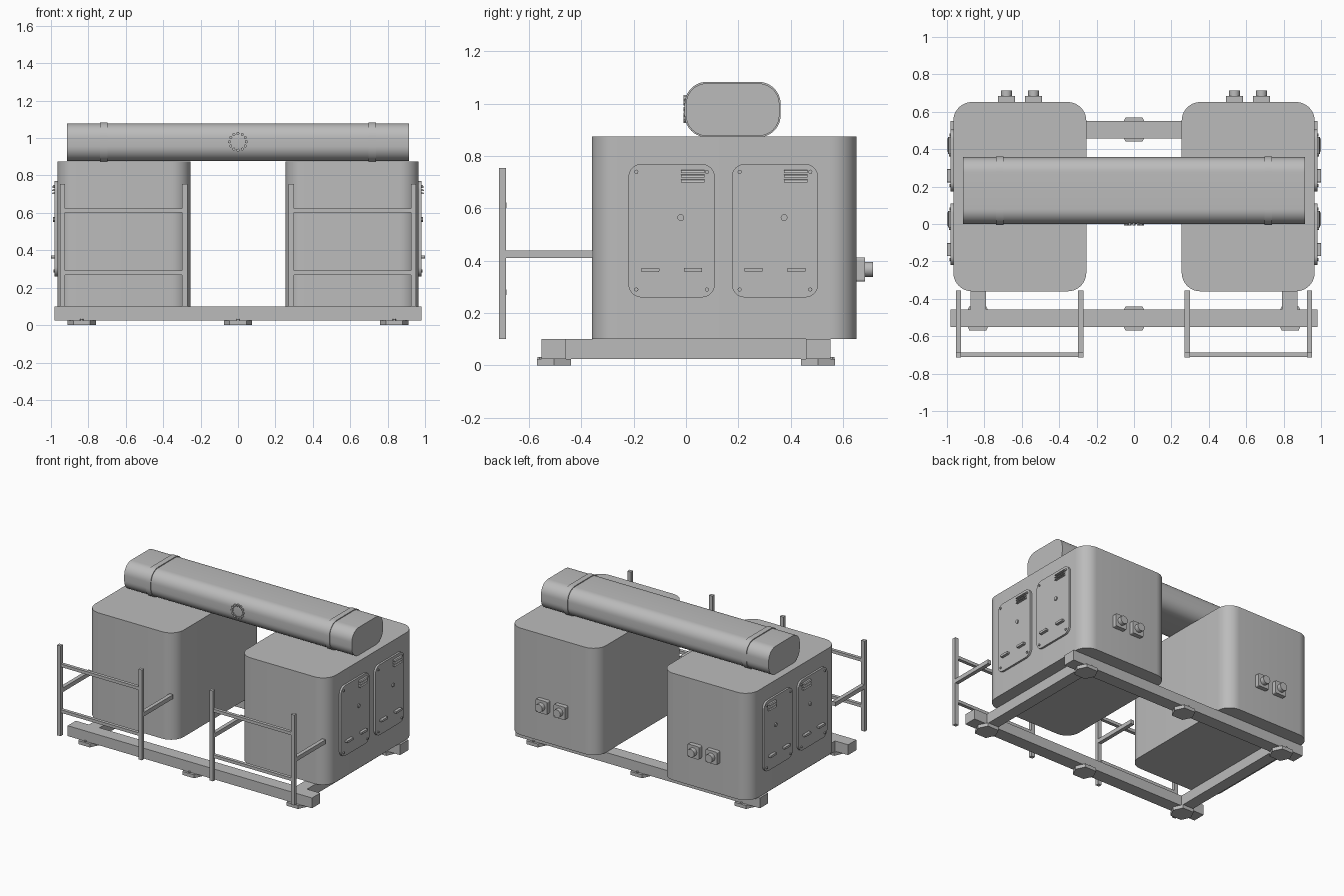
import bpy, bmesh, math
from mathutils import Matrix, Vector

cube = bpy.data.objects.get("Cube")
if cube:
    bpy.data.objects.remove(cube, do_unlink=True)

grey = bpy.data.materials.new("plain grey")
grey.use_nodes = True
grey.diffuse_color = (0.5, 0.5, 0.5, 1)
grey.node_tree.nodes["Principled BSDF"].inputs["Base Color"].default_value = (0.5, 0.5, 0.5, 1)

# Local (u, v, depth) directions for extruding along each axis
AXES = {
    "x": Matrix(((0, 0, 1), (1, 0, 0), (0, 1, 0))),
    "y": Matrix(((1, 0, 0), (0, 0, 1), (0, 1, 0))),
    "z": Matrix.Identity(3),
}


def finish(name, bm, smooth):
    bmesh.ops.recalc_face_normals(bm, faces=bm.faces)
    mesh = bpy.data.meshes.new(name)
    bm.to_mesh(mesh)
    bm.free()
    mesh.materials.append(grey)
    obj = bpy.data.objects.new(name, mesh)
    bpy.context.collection.objects.link(obj)
    if smooth:
        bpy.ops.object.select_all(action="DESELECT")
        obj.select_set(True)
        bpy.context.view_layer.objects.active = obj
        bpy.ops.object.shade_smooth_by_angle(angle=math.radians(30))
    return obj


def prism(name, outline, axis, start, end, smooth=False):
    """Extrude a flat outline along an axis."""
    bm = bmesh.new()
    rings = [[bm.verts.new(AXES[axis] @ Vector((u, v, d))) for u, v in outline]
             for d in (start, end)]
    count = len(outline)
    for ring in rings:
        bm.faces.new(ring)
    for i in range(count):
        j = (i + 1) % count
        bm.faces.new((rings[0][i], rings[0][j], rings[1][j], rings[1][i]))
    return finish(name, bm, smooth)


def rounded(u0, u1, v0, v1, r, steps=8):
    """Rectangle outline with round corners."""
    corners = ((u1 - r, v1 - r), (u0 + r, v1 - r), (u0 + r, v0 + r), (u1 - r, v0 + r))
    points = []
    for k, (cu, cv) in enumerate(corners):
        for s in range(steps + 1):
            a = math.pi / 2 * (k + s / steps)
            points.append((cu + r * math.cos(a), cv + r * math.sin(a)))
    return points


def circle(u, v, r, n=24):
    return [(u + r * math.cos(math.tau * i / n), v + r * math.sin(math.tau * i / n))
            for i in range(n)]


def box(name, x, y, z):
    outline = [(x[0], y[0]), (x[1], y[0]), (x[1], y[1]), (x[0], y[1])]
    return prism(name, outline, "z", *z)


# Base frame
for y, end in ((-0.505, "front"), (0.505, "back")):
    box(f"{end}_rail", (-0.98, 0.98), (y - 0.047, y + 0.047), (0.025, 0.1))
    for x in (-0.835, 0, 0.835):
        foot = [(x + sx * px, y + sy * py) for sx, sy, px, py in (
            (1, 0, 0.076, 0), (1, 1, 0.045, 0.065), (-1, 1, 0.045, 0.065),
            (-1, 0, 0.076, 0), (-1, -1, 0.045, 0.065), (1, -1, 0.045, 0.065))]
        prism(f"{end}_foot", foot, "z", 0, 0.025)
        for side in (-1, 1):
            prism("foot_bolt", circle(x, y + side * 0.055, 0.009, 6), "z", 0.02, 0.033)

for s, side in ((-1, "right"), (1, "left")):
    def span(a, b):
        return tuple(sorted((s * a, s * b)))

    box(f"{side}_cross_rail", span(0.79, 0.875), (-0.46, 0.46), (0.025, 0.1))

    # Main cabinet
    prism(f"{side}_cabinet", rounded(*span(0.255, 0.966), -0.36, 0.652, 0.1, 10),
          "z", 0.1, 0.875, True)

    # Doors with handles, vents, latch and corner bolts
    for y in (-0.22, 0.175):
        prism(f"{side}_door", rounded(y, y + 0.33, 0.26, 0.77, 0.05),
              "x", *span(0.96, 0.98), True)
        for hy in (0.048, 0.212):
            prism("door_handle", rounded(y + hy, y + hy + 0.07, 0.357, 0.373, 0.004, 2),
                  "x", *span(0.975, 1.0))
        for row in range(3):
            z = 0.7 + row * 0.018
            slat = [(s * 0.978, z), (s * 0.995, z), (s * 0.99, z + 0.009), (s * 0.978, z + 0.012)]
            prism("vent_slat", slat, "y", y + 0.2, y + 0.29)
        prism("door_latch", circle(y + 0.2, 0.565, 0.013, 12), "x", *span(0.975, 0.988), True)
        for by in (0.03, 0.3):
            for bz in (0.29, 0.74):
                prism("door_bolt", circle(y + by, bz, 0.008, 8), "x", *span(0.975, 0.987))

    # Back connectors
    for x in (0.537, 0.682):
        prism("connector_base", rounded(s * x - 0.046, s * x + 0.046, 0.32, 0.413, 0.008, 3),
              "y", 0.645, 0.684)
        prism("connector_cap", circle(s * x, 0.367, 0.029), "y", 0.68, 0.715, True)

    # Front guard rail
    for x in (0.285, 0.938):
        box(f"{side}_guard_post", span(x - 0.014, x + 0.014), (-0.714, -0.688), (0.1, 0.755))
        box(f"{side}_guard_arm", span(x - 0.014, x + 0.014), (-0.69, -0.355), (0.41, 0.44))
    for z in (0.28, 0.612):
        box(f"{side}_guard_bar", span(0.297, 0.926), (-0.71, -0.686), (z - 0.011, z + 0.011))

    # Strap around the overhead tank
    prism(f"{side}_strap", rounded(-0.005, 0.362, 0.872, 1.084, 0.085, 10),
          "x", *span(0.697, 0.737), True)

# Overhead tank
prism("overhead_tank", rounded(0, 0.357, 0.877, 1.078, 0.08, 10), "x", -0.913, 0.913, True)

# Ring of studs on the tank front
for u, v in circle(0, 0.98, 0.045, 12):
    prism("ring_stud", circle(u, v, 0.009, 5), "y", -0.009, 0.005)
